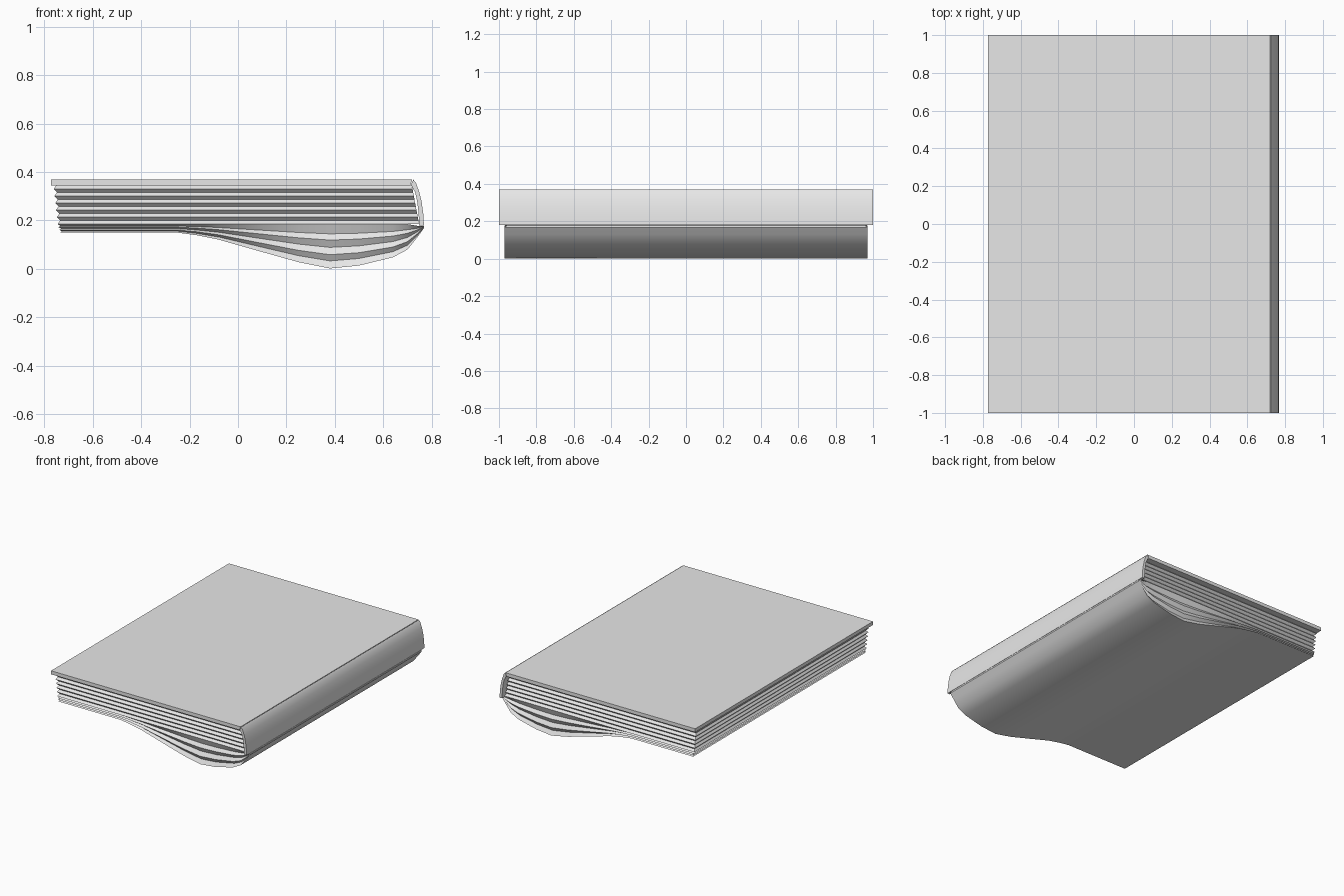
import bpy
import bmesh
import math

cube = bpy.data.objects.get("Cube")
if cube:
    bpy.data.objects.remove(cube, do_unlink=True)

GREY = (0.8, 0.8, 0.8, 1.0)
grey = bpy.data.materials.new("plain_grey")
grey.diffuse_color = GREY
grey.use_nodes = True
grey.node_tree.nodes["Principled BSDF"].inputs["Base Color"].default_value = GREY


def finish(name, bm, smooth_angle=None):
    bmesh.ops.recalc_face_normals(bm, faces=bm.faces)
    mesh = bpy.data.meshes.new(name)
    bm.to_mesh(mesh)
    bm.free()
    mesh.materials.append(grey)
    obj = bpy.data.objects.new(name, mesh)
    bpy.context.collection.objects.link(obj)
    if smooth_angle:
        bpy.ops.object.select_all(action='DESELECT')
        obj.select_set(True)
        bpy.context.view_layer.objects.active = obj
        bpy.ops.object.shade_smooth_by_angle(angle=math.radians(smooth_angle))
    return obj


def extrude_profile(name, profile, half_depth, smooth_angle=None):
    """Closed x-z profile stretched along y."""
    bm = bmesh.new()
    face = bm.faces.new([bm.verts.new((x, -half_depth, z)) for x, z in profile])
    moved = bmesh.ops.extrude_face_region(bm, geom=[face])["geom"]
    verts = [v for v in moved if isinstance(v, bmesh.types.BMVert)]
    bmesh.ops.translate(bm, verts=verts, vec=(0, 2 * half_depth, 0))
    return finish(name, bm, smooth_angle)


def loft_pages(name, levels):
    """Stack of sheet outlines; each level is (x-z path, half depth)."""
    bm = bmesh.new()
    rows = []
    for path, half in levels:
        rows.append([[bm.verts.new((x, side * half, z)) for x, z in path]
                     for side in (-1, 1)])
    for (f0, b0), (f1, b1) in zip(rows, rows[1:]):
        ring0, ring1 = f0 + b0[::-1], f1 + b1[::-1]
        for i in range(len(ring0)):
            j = (i + 1) % len(ring0)
            bm.faces.new((ring0[i], ring0[j], ring1[j], ring1[i]))
    for front, back in (rows[0], rows[-1]):
        for i in range(len(front) - 1):
            bm.faces.new((front[i], front[i + 1], back[i + 1], back[i]))
    return finish(name, bm, 30)


# Cover board
extrude_profile("front_cover", [(-0.772, 0.345), (-0.772, 0.37), (0.72, 0.37), (0.711, 0.345)], 1.0)

# Curved spine strip
outer = [(0.724, 0.369), (0.735, 0.355), (0.748, 0.32), (0.758, 0.28), (0.765, 0.23), (0.768, 0.18)]
inner = [(0.748, 0.18), (0.746, 0.23), (0.74, 0.28), (0.732, 0.315), (0.715, 0.348)]
extrude_profile("spine", outer + inner, 1.0, 30)

# Flat page block with ridged edges
TIP, GROOVE = 0.97, 0.955
levels = []
STEPS = 11
for i in range(STEPS + 1):
    t = i / STEPS
    z = 0.345 - 0.16 * t
    ridge = i % 2 == 1
    left = -0.763 + 0.018 * t + (0 if ridge else 0.012)
    right = 0.718 + 0.03 * t
    levels.append(([(left, z), (right, z)], TIP if ridge else GROOVE))
loft_pages("upper_pages", levels)

# Sagging pages that fan out towards the spine
sag = [(-0.735, 0.15), (-0.25, 0.15), (-0.17, 0.139), (-0.08, 0.121), (0.1, 0.07),
       (0.25, 0.028), (0.38, 0.002), (0.5, 0.014), (0.64, 0.048), (0.7, 0.08),
       (0.74, 0.13), (0.768, 0.168)]
levels = []
for i, t in enumerate((0, 0.22, 0.36, 0.525, 0.69, 0.83, 1)):
    ridge = i % 2 == 0
    path = []
    for x, z in sag:
        top = 0.185 if x < 0.72 else 0.178
        path.append((x, top + (z - top) * t))
    path[0] = (-0.745 + 0.01 * t + (0 if ridge else 0.01), path[0][1])
    levels.append((path, TIP if ridge else GROOVE))
loft_pages("sagging_pages", levels)
